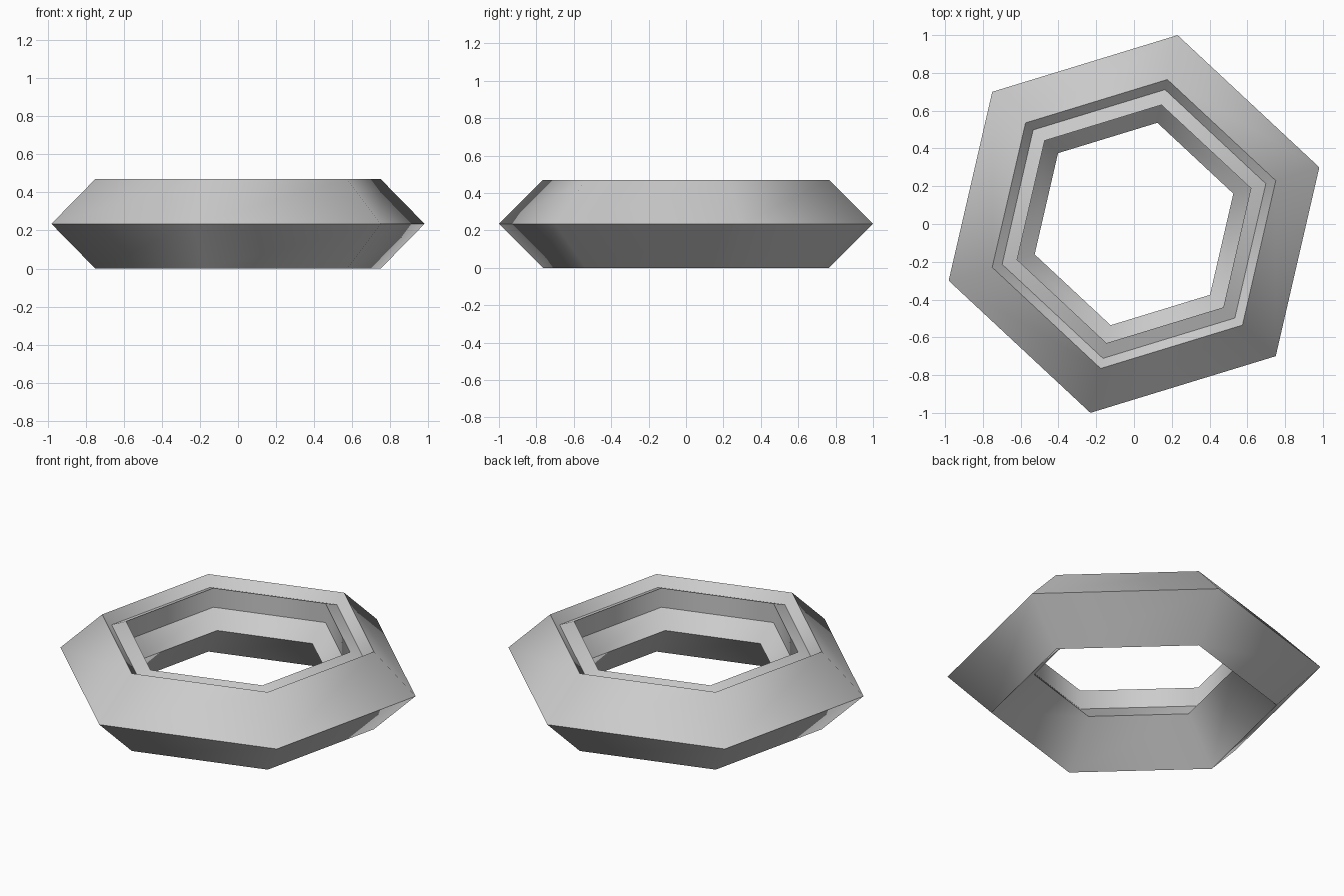
import bpy, bmesh, math

if "Cube" in bpy.data.objects:
    bpy.data.objects.remove(bpy.data.objects["Cube"])

SIDES = 6
TURN = math.radians(17)

# Cross-section (corner radius, height): diamond with a raised lip on the inner upper slope
profile = [
    (1.026, 0.235),
    (0.785, 0.47),
    (0.730, 0.415),
    (0.647, 0.448),
    (0.647, 0.332),
    (0.550, 0.235),
    (0.785, 0.0),
]

# Sweep the section around six corners
bm = bmesh.new()
rings = []
for i in range(SIDES):
    a = TURN + i * math.tau / SIDES
    rings.append([bm.verts.new((r * math.cos(a), r * math.sin(a), z)) for r, z in profile])

n = len(profile)
for i in range(SIDES):
    a, b = rings[i], rings[(i + 1) % SIDES]
    for j in range(n):
        k = (j + 1) % n
        bm.faces.new((a[j], b[j], b[k], a[k])).smooth = True
bmesh.ops.recalc_face_normals(bm, faces=bm.faces)

# Crisp edges around the ring, soft shading across the corners
for i in range(SIDES):
    for j in range(n):
        bm.edges.get((rings[i][j], rings[(i + 1) % SIDES][j])).smooth = False

mesh = bpy.data.meshes.new("hexagonal_ring")
bm.to_mesh(mesh)
bm.free()
bpy.context.collection.objects.link(bpy.data.objects.new("hexagonal_ring", mesh))
